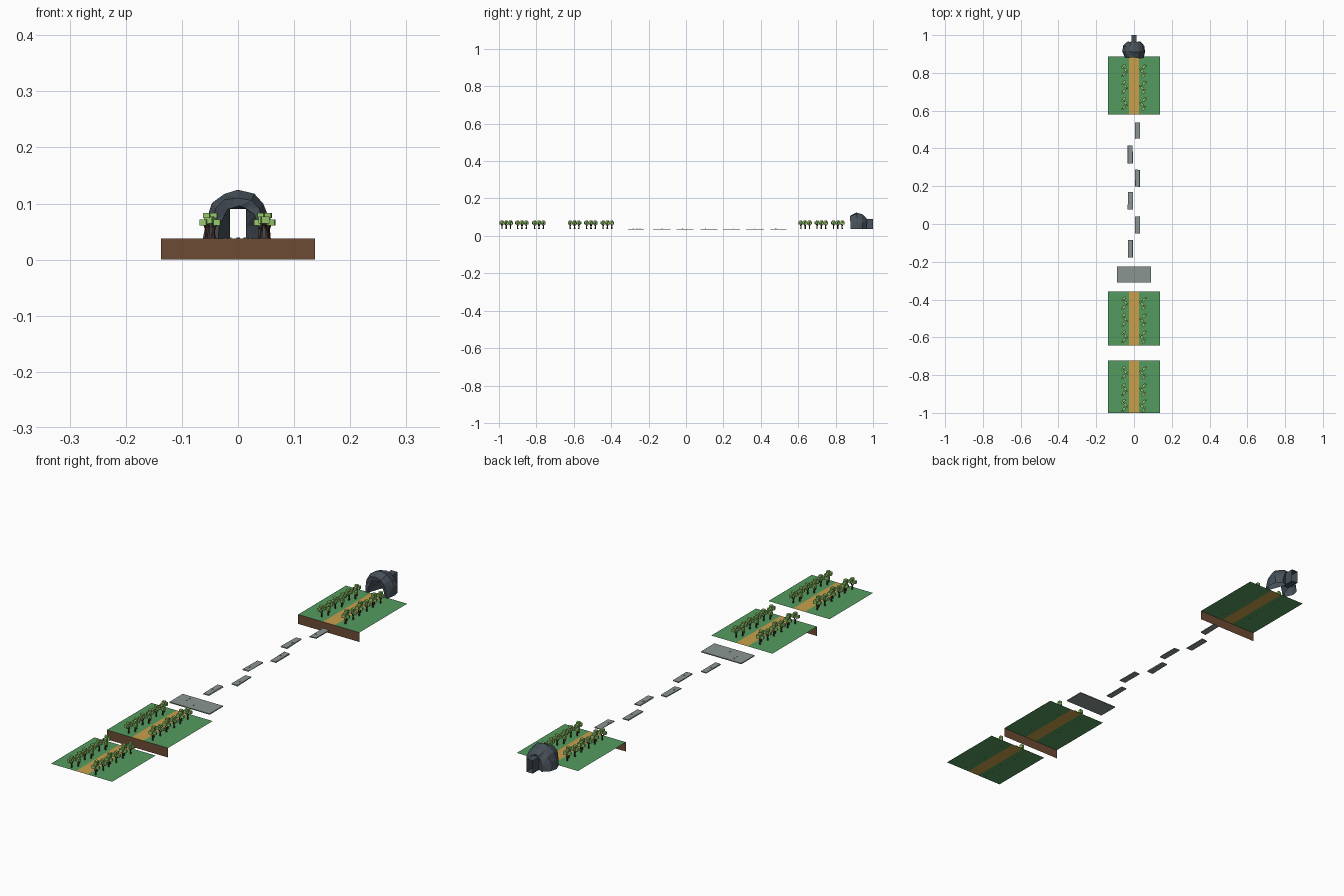
import bpy, bmesh, random
from math import cos, sin, pi
from mathutils import Vector, Matrix

if "Cube" in bpy.data.objects:
    bpy.data.objects.remove(bpy.data.objects["Cube"])

random.seed(4)
TOP = 0.038      # ground level
HALF = 0.137     # half width of a ground section
PATH = 0.026     # half width of the path


def material(name, rgb):
    m = bpy.data.materials.new(name)
    m.diffuse_color = (*rgb, 1)
    m.use_nodes = True
    m.node_tree.nodes["Principled BSDF"].inputs["Base Color"].default_value = m.diffuse_color
    return m


GRASS = material("grass", (0.09, 0.33, 0.115))
DIRT = material("path", (0.58, 0.35, 0.07))
EARTH = material("earth", (0.155, 0.07, 0.035))
ROCK = material("rock", (0.062, 0.08, 0.10))
STONE = material("stone", (0.26, 0.30, 0.29))
LEAF = material("leaf", (0.30, 0.58, 0.15))
BARK = material("bark", (0.07, 0.026, 0.017))


def place(name, mesh, loc=(0, 0, 0), rot=0):
    ob = bpy.data.objects.new(name, mesh)
    ob.location = loc
    ob.rotation_euler.z = rot
    bpy.context.collection.objects.link(ob)
    return ob


def to_mesh(name, bm, *mats):
    me = bpy.data.meshes.new(name)
    bm.to_mesh(me)
    bm.free()
    for m in mats:
        me.materials.append(m)
    return me


def quad(name, pts, mat):
    bm = bmesh.new()
    bm.faces.new([bm.verts.new(p) for p in pts])
    place(name, to_mesh(name, bm, mat))


def flat(name, x0, x1, y0, y1, mat):
    quad(name, [(x0, y0, TOP), (x1, y0, TOP), (x1, y1, TOP), (x0, y1, TOP)], mat)


def add_box(bm, centre, size, rot=0, index=0):
    mat = (Matrix.Translation(centre) @ Matrix.Rotation(rot, 4, 'Z')
           @ Matrix.Diagonal((*size, 1)))
    verts = bmesh.ops.create_cube(bm, size=1, matrix=mat)['verts']
    for f in {f for v in verts for f in v.link_faces}:
        f.material_index = index
    return verts


def add_branch(bm, a, b, r0, r1):
    a, b = Vector(a), Vector(b)
    d = b - a
    mat = Matrix.Translation((a + b) / 2) @ d.to_track_quat('Z', 'Y').to_matrix().to_4x4()
    bmesh.ops.create_cone(bm, cap_ends=True, segments=5, radius1=r0, radius2=r1,
                          depth=d.length, matrix=mat)


# Tree clump: three forked trunks carrying blocky leaves
bm = bmesh.new()
for x, y, s in [(-0.006, -0.023, 1), (0.007, 0.001, -1), (-0.004, 0.023, 1)]:
    fork = (x + 0.001 * s, y, 0.013)
    tips = [(x - 0.006 * s, y - 0.006, 0.028), (x + 0.004 * s, y + 0.006, 0.033)]
    add_branch(bm, (x, y, 0), fork, 0.0035, 0.0025)
    for tip, size in zip(tips, (0.012, 0.014)):
        add_branch(bm, fork, tip, 0.0025, 0.0012)
        add_box(bm, tip, (size, size * 0.85, size * 0.9), random.uniform(-.3, .3), 1)
    add_box(bm, (x, y, 0.041), (0.012, 0.012, 0.009), random.uniform(-.4, .4), 1)
clump = to_mesh("tree_clump", bm, BARK, LEAF)

# Ground sections with path, earth wall and tree rows
sections = [(-1.0, -0.722, False, (-0.961, -0.877, -0.786)),
            (-0.643, -0.357, True, (-0.596, -0.508, -0.420)),
            (0.58, 0.886, True, (0.637, 0.724, 0.812))]
for y0, y1, wall, rows in sections:
    flat("grass_left", -HALF, -PATH, y0, y1, GRASS)
    flat("path", -PATH, PATH, y0, y1, DIRT)
    flat("grass_right", PATH, HALF, y0, y1, GRASS)
    if wall:
        quad("earth_wall", [(-HALF, y0, 0), (HALF, y0, 0), (HALF, y0, TOP), (-HALF, y0, TOP)], EARTH)
    for y in rows:
        place("trees_left", clump, (-0.05, y, TOP))
        place("trees_right", clump, (0.048, y, TOP), pi)


# Slabs: thin stones with slightly uneven corners and pebbles
def slab(name, x0, x1, y0, y1, wobble, pebbles):
    bm = bmesh.new()
    for v in add_box(bm, ((x0 + x1) / 2, (y0 + y1) / 2, TOP - 0.003), (x1 - x0, y1 - y0, 0.004)):
        v.co.x += random.uniform(-wobble, wobble)
        v.co.y += random.uniform(-wobble, wobble)
    for _ in range(pebbles):
        add_box(bm, (random.uniform(x0 * .8 + x1 * .2, x0 * .2 + x1 * .8),
                     random.uniform(y0 * .8 + y1 * .2, y0 * .2 + y1 * .8), TOP - 0.0005),
                (0.005, 0.004, 0.003), random.random())
    place(name, to_mesh(name, bm, STONE))


slab("platform", -0.09, 0.09, -0.31, -0.225, 0.0, 3)
for i, (y0, y1) in enumerate([(-0.177, -0.085), (-0.05, 0.04), (0.077, 0.167),
                              (0.198, 0.288), (0.32, 0.415), (0.452, 0.537)]):
    x0, x1 = (-0.032, -0.006) if i % 2 == 0 else (0.006, 0.032)
    slab("stepping_stone", x0, x1, y0, y1, 0.002, 1)

# Cave mouth: faceted rock arch, rings of (half width, height, y)
rings = [(0.014, 0.052, 0.945), (0.036, 0.058, 0.882), (0.050, 0.074, 0.880),
         (0.061, 0.088, 0.912), (0.055, 0.078, 0.942), (0.034, 0.060, 0.965),
         (0.014, 0.052, 0.960)]
N = 8
bm = bmesh.new()
grid = []
for k, (w, h, y) in enumerate(rings):
    row = []
    for i in range(N + 1):
        c, s = cos(pi * i / N), sin(pi * i / N)
        if k in (0, len(rings) - 1):          # square rim meeting the tunnel
            m = max(abs(c), s)
            c, s, j = c / m, s / m, 0
        else:
            c, s = (1 if c > 0 else -1) * abs(c) ** 0.85, abs(s) ** 0.9
            j = 0.003
        row.append(bm.verts.new((w * c + random.uniform(-j, j), y + random.uniform(-j, j),
                                 TOP + h * s + (random.uniform(-j, 0) if 0 < i < N else 0))))
    grid.append(row)
for a, b in zip(grid, grid[1:]):
    for i in range(N):
        bm.faces.new((a[i], b[i], b[i + 1], a[i + 1]))
bmesh.ops.triangulate(bm, faces=bm.faces[:])
bmesh.ops.recalc_face_normals(bm, faces=bm.faces[:])
place("cave_rock", to_mesh("cave_rock", bm, ROCK))

# Tunnel: open-ended passage behind the cave mouth
bm = bmesh.new()
prof = [(-0.014, 0), (-0.014, 0.052), (0.014, 0.052), (0.014, 0)]
front, back = [[bm.verts.new((x, y, TOP + z)) for x, z in prof] for y in (0.945, 1.0)]
for i in range(4):
    n = (i + 1) % 4
    bm.faces.new((front[i], back[i], back[n], front[n]))
bmesh.ops.recalc_face_normals(bm, faces=bm.faces[:])
place("tunnel", to_mesh("tunnel", bm, ROCK))
